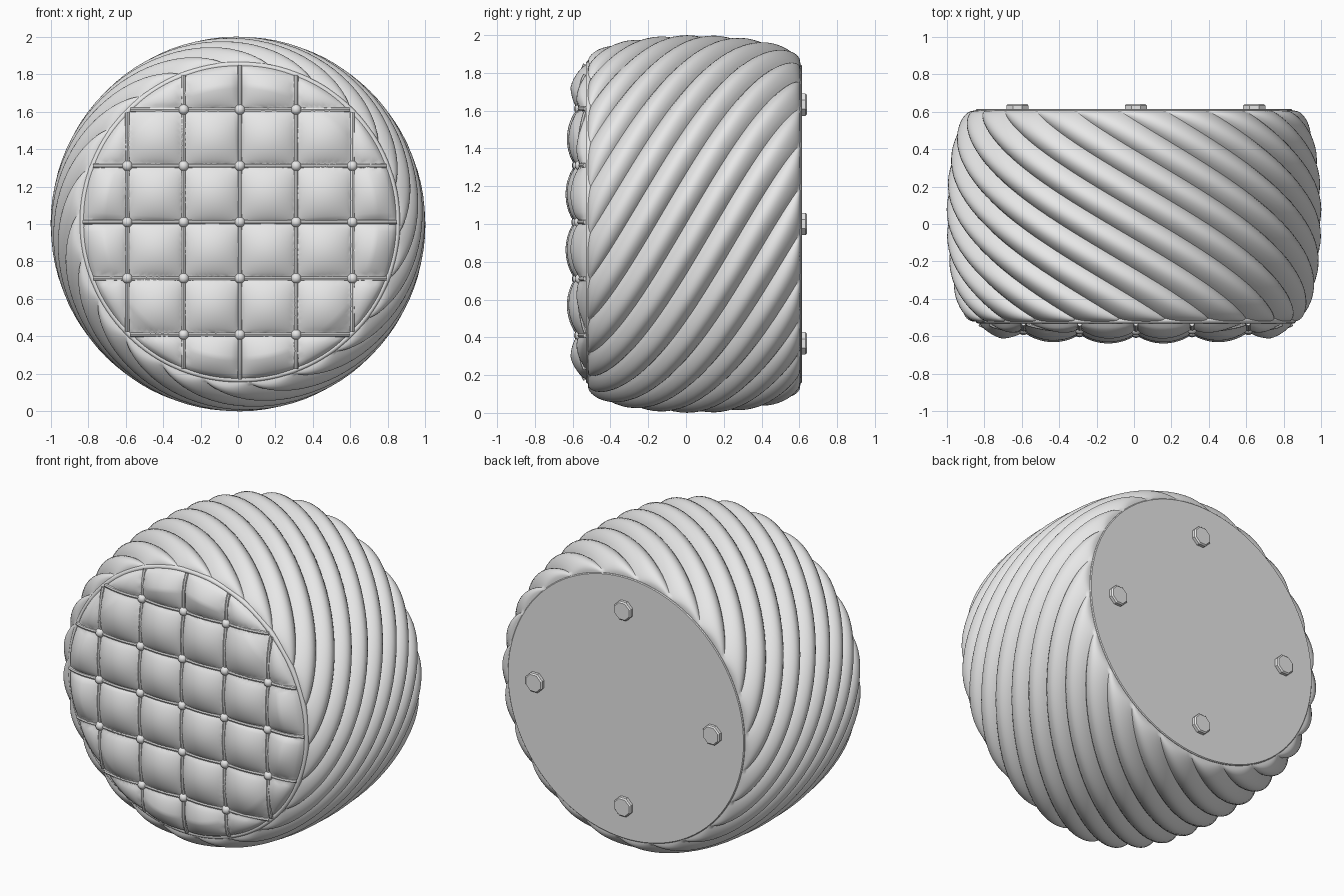
import bpy, bmesh
from math import sin, cos, pi, radians, sqrt
from mathutils import Matrix, Vector

if "Cube" in bpy.data.objects:
    bpy.data.objects.remove(bpy.data.objects["Cube"])

GREY = (0.8, 0.8, 0.8)
fabric = bpy.data.materials.new("grey fabric")
fabric.use_nodes = True
fabric.diffuse_color = (*GREY, 1)
fabric.node_tree.nodes["Principled BSDF"].inputs["Base Color"].default_value = (*GREY, 1)

CX, CZ = 0.01, 1.01         # centre of the tufted face
RIM = 0.84                  # radius of the tufted face
FRONT, BACK = -0.52, 0.605
STEP = 0.3                  # spacing of the tufting grid


def finish(name, bm, angle=40):
    """Turn a bmesh into a smooth-shaded object."""
    bmesh.ops.recalc_face_normals(bm, faces=bm.faces)
    me = bpy.data.meshes.new(name)
    bm.to_mesh(me)
    bm.free()
    me.materials.append(fabric)
    me.shade_smooth()
    me.set_sharp_from_angle(angle=radians(angle))
    ob = bpy.data.objects.new(name, me)
    bpy.context.collection.objects.link(ob)
    return ob


def loft(bm, rings):
    """Skin closed rings of points; return the vertex rings."""
    loops = [[bm.verts.new(p) for p in ring] for ring in rings]
    for a, b in zip(loops, loops[1:]):
        n = len(a)
        for i in range(n):
            bm.faces.new((a[i], a[(i + 1) % n], b[(i + 1) % n], b[i]))
    return loops


# Body: barrel with rounded pleats that spiral from front to back
PLEATS, PER, ROWS, TWIST = 22, 12, 48, 1.8
mid, half = (FRONT + BACK) / 2, (BACK - FRONT) / 2


def body_ring(t):
    y, bulge = mid + half * sin(t), max(cos(t), 0)
    depth = 0.05 * (0.3 + 0.7 * sqrt(bulge))
    ring = []
    for i in range(PLEATS * PER):
        ridge = abs(sin(pi * i / PER)) ** 0.8
        r = 0.855 + 0.145 * bulge ** 0.9 - depth * (1 - ridge)
        a = 2 * pi * i / (PLEATS * PER) + TWIST * y
        ring.append((r * cos(a), y, 1 + r * sin(a)))
    return ring


bm = bmesh.new()
loops = loft(bm, [body_ring(pi * (k / ROWS - 0.5)) for k in range(ROWS + 1)])
bm.faces.new(loops[0])
bm.faces.new(loops[-1])
finish("pleated_body", bm, 50)


# Tufted cushion: shallow dome with a pillow in every grid cell
def cushion_y(u, v):
    edge = max(1 - (u * u + v * v) / RIM ** 2, 0)
    su, sv = abs(sin(pi * u / STEP)), abs(sin(pi * v / STEP))
    pillow = 0.045 * sqrt(su * sv) + 0.012 * (su + sv)
    return FRONT - 0.05 * sqrt(edge) - pillow * sqrt(min(1, 4 * edge))


def on_cushion(u, v, lift=0):
    return Vector((CX + u, cushion_y(u, v) - lift, CZ + v))


RINGS, SIDES = 60, 192
bm = bmesh.new()
loops = loft(bm, [[on_cushion(RIM * k / RINGS * cos(2 * pi * i / SIDES),
                              RIM * k / RINGS * sin(2 * pi * i / SIDES))
                   for i in range(SIDES)] for k in range(1, RINGS + 1)])
bm.faces.new(loops[0])
finish("tufted_cushion", bm, 60)


# Cords: tubes lying in the grooves of the cushion
def tube(bm, path, side, radius, sides=8):
    rings = []
    for i, p in enumerate(path):
        along = (path[min(i + 1, len(path) - 1)] - path[max(i - 1, 0)]).normalized()
        out = along.cross(side)
        rings.append([p + radius * (cos(2 * pi * j / sides) * side + sin(2 * pi * j / sides) * out)
                      for j in range(sides)])
    ends = loft(bm, rings)
    bm.faces.new(ends[0])
    bm.faces.new(ends[-1])


bm = bmesh.new()
SEG = 60
for k in range(-2, 3):
    off = k * STEP
    reach = sqrt(RIM ** 2 - off ** 2) - 0.005
    span = [reach * (2 * i / SEG - 1) for i in range(SEG + 1)]
    tube(bm, [on_cushion(off, s, 0.006) for s in span], Vector((1, 0, 0)), 0.012)
    tube(bm, [on_cushion(s, off, 0.006) for s in span], Vector((0, 0, 1)), 0.012)
finish("tufting_cords", bm)

# Buttons where the cords cross, except at the four corners
bm = bmesh.new()
for i in range(-2, 3):
    for j in range(-2, 3):
        if abs(i * j) < 4:
            place = Matrix.Translation(on_cushion(i * STEP, j * STEP, 0.01))
            bmesh.ops.create_uvsphere(bm, u_segments=16, v_segments=10, radius=0.028, matrix=place)
finish("tufting_buttons", bm)

# Piping around the rim of the cushion
bm = bmesh.new()
rings = []
for i in range(128):
    a = 2 * pi * i / 128
    rings.append([(CX + (RIM + 0.016 * cos(b)) * cos(a), FRONT + 0.005 + 0.016 * sin(b),
                   CZ + (RIM + 0.016 * cos(b)) * sin(a))
                  for b in [2 * pi * j / 10 for j in range(10)]])
loft(bm, rings + rings[:1])
bmesh.ops.remove_doubles(bm, verts=bm.verts, dist=0.0001)
finish("rim_piping", bm)


# Back panel and its four feet
def disc(bm, x, z, radius, y0, y1, sides, bevel):
    profile = [(radius, y0), (radius, y1 - bevel), (radius - bevel, y1)]
    ends = loft(bm, [[(x + r * cos(2 * pi * (i + 0.5) / sides), y, z + r * sin(2 * pi * (i + 0.5) / sides))
                      for i in range(sides)] for r, y in profile])
    bm.faces.new(ends[0])
    bm.faces.new(ends[-1])


bm = bmesh.new()
disc(bm, 0, 1, 0.845, BACK - 0.02, BACK + 0.008, 96, 0.005)
finish("back_panel", bm, 30)

bm = bmesh.new()
for k in range(4):
    a = k * pi / 2
    disc(bm, 0.01 + 0.632 * cos(a), 1 + 0.632 * sin(a), 0.064, BACK - 0.01, 0.64, 8, 0.008)
finish("feet", bm, 30)
